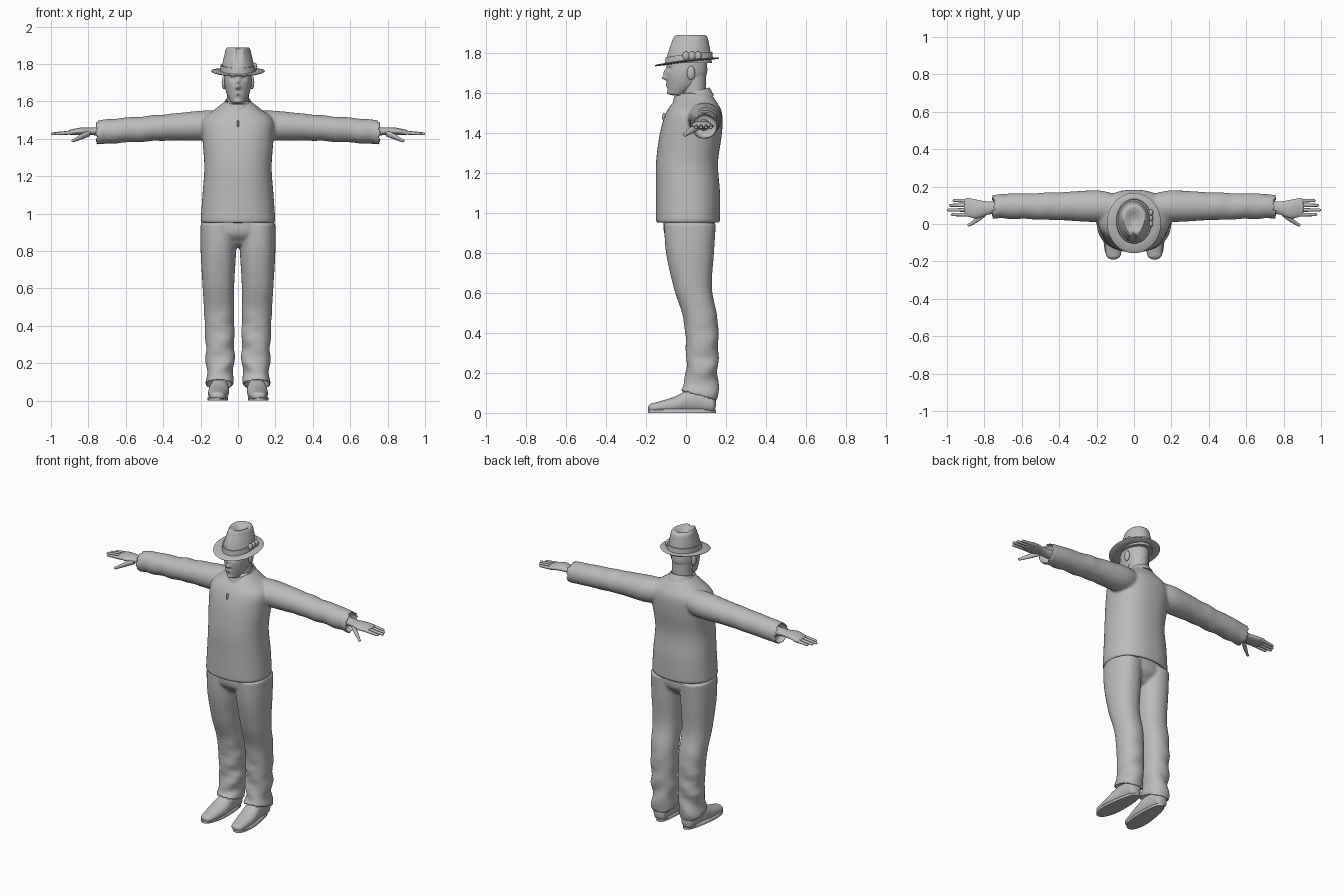
import bpy, bmesh, math
from mathutils import Vector

old = bpy.data.objects.get("Cube")
if old:
    bpy.data.objects.remove(old, do_unlink=True)

grey = bpy.data.materials.new("plain grey")
grey.use_nodes = True
grey.diffuse_color = (0.5, 0.5, 0.5, 1)
for node in grey.node_tree.nodes:
    if node.type == 'BSDF_PRINCIPLED':
        node.inputs["Base Color"].default_value = grey.diffuse_color


def clamp(value):
    return max(0, min(1, value))


def bell(value, width):
    return math.exp(-(value / width) ** 2)


def spline(rings, steps):
    """Resample cross-sections with a Catmull-Rom curve."""
    out = []
    last = len(rings) - 1
    for i in range(last):
        before, start = rings[max(i - 1, 0)], rings[i]
        end, after = rings[i + 1], rings[min(i + 2, last)]
        for k in range(steps):
            t = k / steps
            out.append([q + t / 2 * (r - p + t * (2 * p - 5 * q + 4 * r - s
                        + t * (3 * (q - r) + s - p)))
                        for p, q, r, s in zip(before, start, end, after)])
    return out + [rings[last]]


def dome(reach, steps=6):
    """End cap: list of (outward shift, scale) giving a rounded end."""
    angles = [math.pi / 2 * k / steps for k in range(1, steps + 1)]
    return [(reach * math.sin(a), max(math.cos(a), 0.04)) for a in angles]


def hollow(lip, depth):
    """End cap: a rolled edge with an opening sunk into it."""
    return [(lip, 0.97), (lip, 0.9), (-depth, 0.85)]


def scaled(ring, shift, scale):
    pos, a, b, c, d = ring
    ab, cd = (a + b) / 2, (c + d) / 2
    return (pos + shift, ab + (a - ab) * scale, ab + (b - ab) * scale,
            cd + (c - cd) * scale, cd + (d - cd) * scale)


def loft(bm, axis, rings, start=(), end=(), sides=32, steps=6, power=2,
         shape=None, side=1):
    """Skin cross-sections given as position and bounds (low, high, low, high)."""
    body = spline(rings, steps)
    first = [scaled(body[0], -shift, scale) for shift, scale in start]
    final = [scaled(body[-1], shift, scale) for shift, scale in end]
    loops = []
    for pos, a_low, a_high, b_low, b_high in first[::-1] + body + final:
        loop = []
        for k in range(sides):
            angle = math.tau * k / sides
            u, v = (math.copysign(abs(f) ** (2 / power), f) / 2
                    for f in (math.cos(angle), math.sin(angle)))
            a = (a_low + a_high) / 2 + u * (a_high - a_low)
            b = (b_low + b_high) / 2 + v * (b_high - b_low)
            point = Vector({'x': (pos, a, b), 'y': (a, pos, b), 'z': (a, b, pos)}[axis])
            if shape:
                point = shape(point)
            point.x *= side
            loop.append(bm.verts.new(point))
        loops.append(loop)
    for low, high in zip(loops, loops[1:]):
        for k in range(sides):
            bm.faces.new((low[k - 1], low[k], high[k], high[k - 1]))
    bm.faces.new(loops[0][::-1])
    bm.faces.new(loops[-1])


def column(rings):
    """Upright sections, even about x: (height, half width, front, back)."""
    return [(z, -w, w, front, back) for z, w, front, back in rings]


def knuckle(x, y, z, radius):
    return (x, y - radius, y + radius, z - radius, z + radius)


def blob(bm, centre, size):
    x, y, z = centre
    rx, ry, rz = size
    loft(bm, 'z', [(z, x - rx, x + rx, y - ry, y + ry)], dome(rz), dome(rz), sides=20)


def finish(bm, name, mirror=False, blend=False):
    bmesh.ops.recalc_face_normals(bm, faces=bm.faces)
    mesh = bpy.data.meshes.new(name)
    bm.to_mesh(mesh)
    bm.free()
    mesh.materials.append(grey)
    obj = bpy.data.objects.new(name, mesh)
    bpy.context.collection.objects.link(obj)
    bpy.ops.object.select_all(action='DESELECT')
    obj.select_set(True)
    bpy.context.view_layer.objects.active = obj
    bpy.ops.object.shade_smooth_by_angle(angle=math.radians(50))
    if mirror:
        obj.modifiers.new("Mirror", 'MIRROR').use_mirror_merge = False
    if blend:
        remesh = obj.modifiers.new("Blend", 'REMESH')
        remesh.mode = 'VOXEL'
        remesh.voxel_size = 0.008
        remesh.use_smooth_shade = True
        obj.modifiers.new("Soften", 'SMOOTH').iterations = 6


def part(name, axis, rings, mirror=False, **options):
    bm = bmesh.new()
    loft(bm, axis, rings, **options)
    finish(bm, name, mirror)


# Jumper: torso and sleeves blended into one skin
def sleeve_folds(point):
    fold = 0.003 * math.sin(55 * point.x + 14 * point.y) * clamp(4 * point.x - 1)
    return point + Vector((0, fold, fold))


bm = bmesh.new()
loft(bm, 'z', column([
    (0.96, 0.2, -0.15, 0.17), (1.1, 0.19, -0.15, 0.17), (1.25, 0.18, -0.15, 0.16),
    (1.4, 0.19, -0.13, 0.18), (1.5, 0.19, -0.1, 0.18), (1.56, 0.12, -0.06, 0.15),
    (1.6, 0.07, -0.03, 0.12)]), start=hollow(0.01, 0.03), sides=48, power=2.3)
for side in (1, -1):
    loft(bm, 'x', [
        (0.1, 0.02, 0.16, 1.41, 1.55), (0.2, 0.01, 0.18, 1.39, 1.55),
        (0.4, 0.02, 0.17, 1.39, 1.53), (0.75, 0.03, 0.16, 1.37, 1.5)],
        end=hollow(0.01, 0.03), shape=sleeve_folds, side=side)
finish(bm, "jumper", blend=True)

# Raised collar, higher at the nape
part("collar", 'z', column([(1.56, 0.09, -0.07, 0.14), (1.6, 0.07, -0.06, 0.12)]),
     end=hollow(0.005, 0.03), shape=lambda p: p + Vector((0, 0, (p.y - 0.03) / 4)))

# Zip pull below the collar
bm = bmesh.new()
blob(bm, (0, -0.11, 1.48), (0.006, 0.01, 0.02))
finish(bm, "zip_pull")


# Trousers: hips and legs blended, creased towards the hem
def leg_folds(point):
    fold = 0.006 * clamp(1.6 - 3 * point.z)
    fold *= math.sin(48 * point.z + 26 * point.x - 9 * point.y)
    hem = 0.45 * clamp(1 - 5 * point.z)
    return point + Vector((fold, fold, hem * (0.07 - point.y)))


bm = bmesh.new()
loft(bm, 'z', column([(0.85, 0.15, -0.07, 0.1), (0.9, 0.19, -0.11, 0.14),
                      (1, 0.18, -0.11, 0.14)]), start=dome(0.03), sides=48)
for side in (1, -1):
    loft(bm, 'z', [
        (0.09, 0.03, 0.17, -0.03, 0.16), (0.2, 0.02, 0.17, 0, 0.16),
        (0.45, 0.02, 0.18, -0.01, 0.16), (0.62, 0.02, 0.19, -0.06, 0.13),
        (0.8, 0.01, 0.2, -0.1, 0.14), (0.95, 0.01, 0.2, -0.11, 0.15)],
        start=hollow(0.01, 0.03), power=2.2, shape=leg_folds, side=side)
finish(bm, "trousers", blend=True)

# Shoes, flattened underneath onto waisted soles
part("shoe", 'y', [
    (-0.16, 0.07, 0.15, 0, 0.05), (-0.06, 0.05, 0.16, 0, 0.08),
    (0.03, 0.05, 0.15, 0, 0.12), (0.13, 0.06, 0.14, 0, 0.1)], mirror=True,
    start=dome(0.03), end=dome(0.02), power=2.2,
    shape=lambda p: Vector((p.x, p.y, max(p.z, 0.01))))


def sole_outline(point):
    waist = 0.16 * clamp(7 * point.y + 0.5)
    return Vector((point.x + waist * (0.1 - point.x) - 0.06 * point.y, point.y, point.z))


part("sole", 'z', [(0, 0.05, 0.16, -0.19, 0.15)], mirror=True,
     end=[(0.015, 1), (0.02, 0.9)], power=2.4, shape=sole_outline)

# Hands: palm, four fingers and a thumb
bm = bmesh.new()
loft(bm, 'x', [
    (0.7, 0.06, 0.12, 1.41, 1.47), (0.78, 0.05, 0.12, 1.42, 1.46),
    (0.84, 0.03, 0.13, 1.42, 1.46), (0.89, 0.04, 0.14, 1.42, 1.45)], end=dome(0.02))
for finger, tip in enumerate((0.98, 1, 0.99, 0.97)):
    y = 0.05 + finger / 40
    loft(bm, 'x', [knuckle(0.87, y, 1.435, 0.011), knuckle(tip - 0.01, y, 1.427, 0.008)],
         end=dome(0.01), sides=12)
loft(bm, 'x', [knuckle(0.79, 0.06, 1.43, 0.016), knuckle(0.83, 0.03, 1.415, 0.016),
               knuckle(0.88, -0.005, 1.39, 0.009)], end=dome(0.01), sides=16)
finish(bm, "hand", mirror=True)

# Neck, ears and head, the face formed by soft bumps
part("neck", 'z', column([(1.54, 0.06, -0.02, 0.1), (1.7, 0.06, -0.02, 0.1)]))
bm = bmesh.new()
blob(bm, (0.075, 0.025, 1.7), (0.012, 0.02, 0.035))
finish(bm, "ear", mirror=True)

# Each feature: distance from the middle, height, half width, half height, depth
FACE = {
    "nose_bridge": (0, 1.7, 0.009, 0.02, 0.012),
    "nose_tip": (0, 1.675, 0.013, 0.01, 0.02),
    "socket": (0.03, 1.72, 0.014, 0.01, -0.013),
    "eyeball": (0.03, 1.717, 0.009, 0.005, 0.006),
    "lips": (0, 1.638, 0.017, 0.008, 0.008),
    "mouth_line": (0, 1.638, 0.02, 0.003, -0.005),
    "chin": (0, 1.6, 0.02, 0.01, 0.006),
}


def face(point):
    if point.y < -0.02:
        for x, z, width, height, depth in FACE.values():
            point.y -= depth * bell(abs(point.x) - x, width) * bell(point.z - z, height)
    return point


part("head", 'z', column([
    (1.6, 0.04, -0.09, 0.01), (1.64, 0.06, -0.095, 0.07), (1.7, 0.073, -0.1, 0.105),
    (1.78, 0.07, -0.09, 0.1)]), start=dome(0.014), sides=112, steps=20, shape=face)


# Hat: tilted brim, band with bow, and a pinched, creased crown
def tilt(point):
    return point + Vector((0, 0, 0.12 * point.y + 0.35 * point.x ** 2))


def pinch(point):
    height = clamp(10 * (point.z - 1.78))
    front = height * clamp(7 * (0.06 - point.y))
    dent = 0.02 * front * bell(point.x, 0.02)
    return point + Vector((-0.35 * front * point.x, dent, -dent / 2))


FLAT = [(0.004, scale) for scale in (0.97, 0.7, 0.4, 0.1)]
part("hat_brim", 'z', [(1.755, -0.144, 0.144, -0.156, 0.166)],
     start=FLAT, end=FLAT, sides=56, shape=tilt)
part("hat_crown", 'z', column([
    (1.75, 0.09, -0.1, 0.13), (1.82, 0.083, -0.09, 0.12), (1.87, 0.073, -0.075, 0.11)]),
    end=[(0.013, 0.94), (0.019, 0.85), (0.018, 0.7), (0.003, 0.4), (-0.005, 0.1)],
    sides=56, shape=pinch)
part("hat_band", 'z', column([(1.755, 0.095, -0.105, 0.135)]),
     end=[(0.035, 0.97), (0.035, 0.9)], sides=56, shape=tilt)
bm = bmesh.new()
for y in (0, 0.03, 0.06):
    blob(bm, (0.09, y, 1.785), (0.013, 0.018, 0.022))
finish(bm, "hat_bow")
